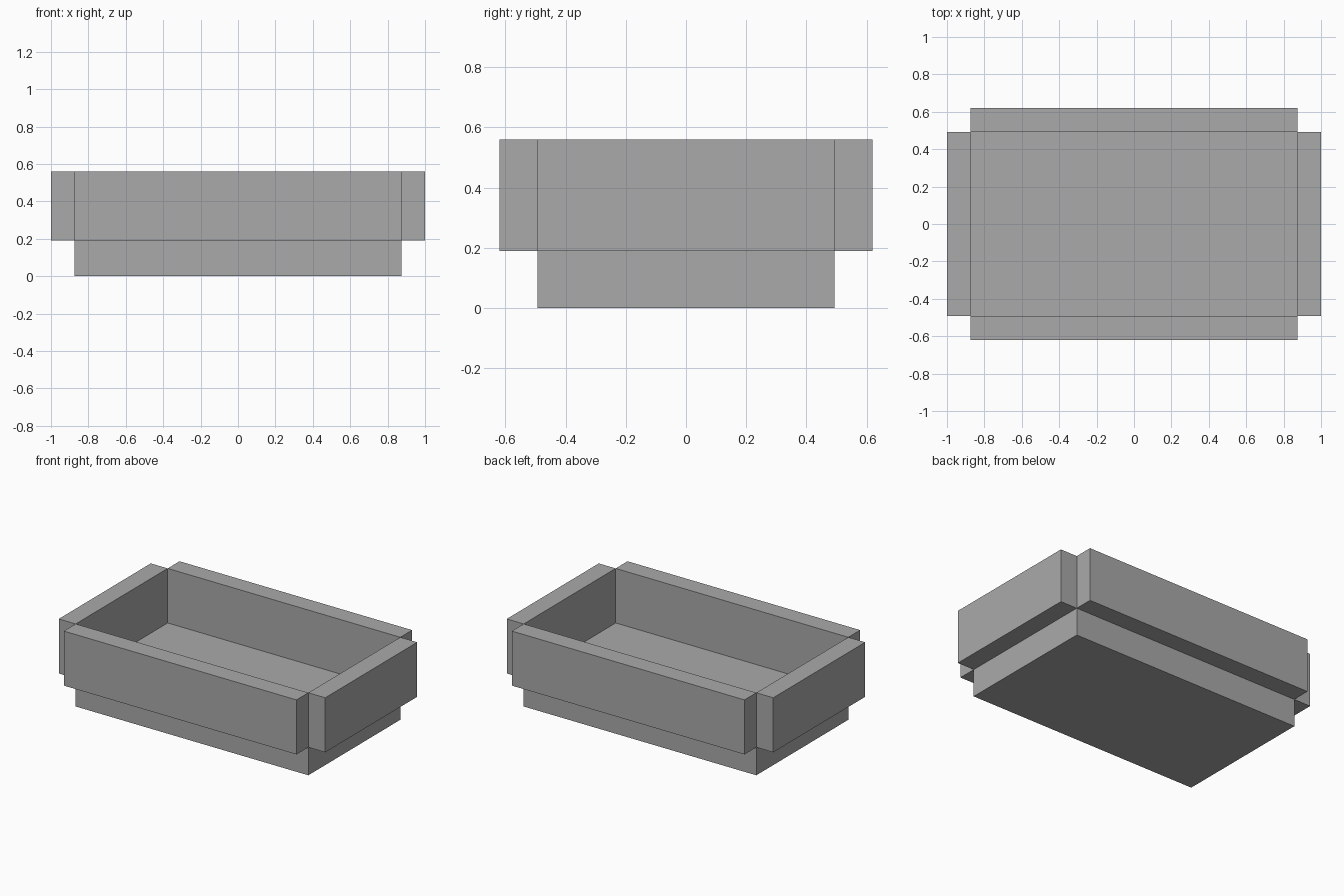
import bpy

cube = bpy.data.objects.get("Cube")
if cube:
    bpy.data.objects.remove(cube, do_unlink=True)

# Single plain grey finish
COLOUR = (0.4, 0.4, 0.4, 1.0)
grey = bpy.data.materials.new("plain grey")
grey.use_nodes = True
grey.diffuse_color = COLOUR
grey.node_tree.nodes["Principled BSDF"].inputs["Base Color"].default_value = COLOUR

HALF_X, HALF_Y = 0.873, 0.493   # half size of the base
WALL = 0.127                    # wall thickness
FLOOR, TOP = 0.19, 0.56         # heights of tray floor and rim


def box(name, centre, size):
    bpy.ops.mesh.primitive_cube_add(size=1, location=centre)
    part = bpy.context.object
    part.name = name
    part.scale = size
    bpy.ops.object.transform_apply(location=False, rotation=False, scale=True)
    part.data.materials.append(grey)
    return part


# Solid base whose top is the tray floor
box("base", (0, 0, FLOOR / 2), (2 * HALF_X, 2 * HALF_Y, FLOOR))

# Walls stand just outside the base, leaving notched corners
mid_z, height = (FLOOR + TOP) / 2, TOP - FLOOR
for side, name in ((-1, "front_wall"), (1, "back_wall")):
    box(name, (0, side * (HALF_Y + WALL / 2), mid_z), (2 * HALF_X, WALL, height))
for side, name in ((-1, "right_wall"), (1, "left_wall")):
    box(name, (side * (HALF_X + WALL / 2), 0, mid_z), (WALL, 2 * HALF_Y, height))
